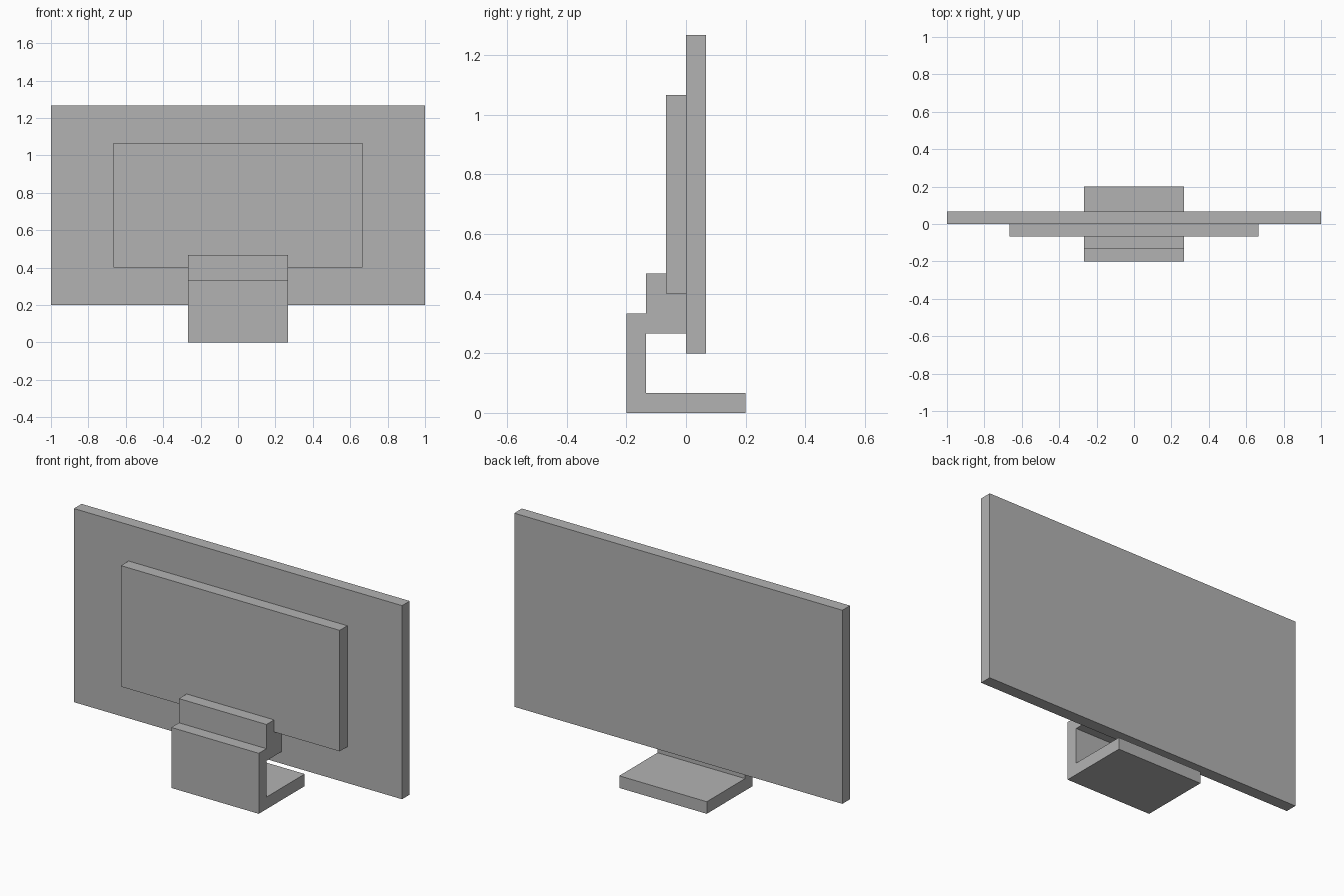
import bpy
import bmesh

cube = bpy.data.objects.get("Cube")
if cube:
    bpy.data.objects.remove(cube, do_unlink=True)

U = 1 / 15  # modelling unit

grey = bpy.data.materials.new("plain grey")
grey.use_nodes = True
grey.diffuse_color = (0.45, 0.45, 0.45, 1)
grey.node_tree.nodes["Principled BSDF"].inputs["Base Color"].default_value = grey.diffuse_color


def extrude_profile(name, profile, half_width):
    """Extrude a (y, z) side profile symmetrically along x."""
    bm = bmesh.new()
    face = bm.faces.new([bm.verts.new((-half_width * U, y * U, z * U)) for y, z in profile])
    result = bmesh.ops.extrude_face_region(bm, geom=[face])
    moved = [v for v in result["geom"] if isinstance(v, bmesh.types.BMVert)]
    bmesh.ops.translate(bm, verts=moved, vec=(2 * half_width * U, 0, 0))
    bmesh.ops.recalc_face_normals(bm, faces=bm.faces)
    mesh = bpy.data.meshes.new(name)
    bm.to_mesh(mesh)
    bm.free()
    mesh.materials.append(grey)
    obj = bpy.data.objects.new(name, mesh)
    bpy.context.collection.objects.link(obj)
    return obj


def slab(name, y0, y1, z0, z1, half_width):
    return extrude_profile(name, [(y0, z0), (y1, z0), (y1, z1), (y0, z1)], half_width)


# Screen and the raised housing on its other side
slab("screen", 0, 1, 3, 19, 15)
slab("housing", -1, 0, 6, 16, 10)

# Stand: foot, upright and stepped neck in one bent profile
extrude_profile("stand", [
    (-3, 0), (3, 0), (3, 1), (-2, 1), (-2, 4), (0, 4), (0, 6),
    (-1, 6), (-1, 7), (-2, 7), (-2, 5), (-3, 5),
], 4)
